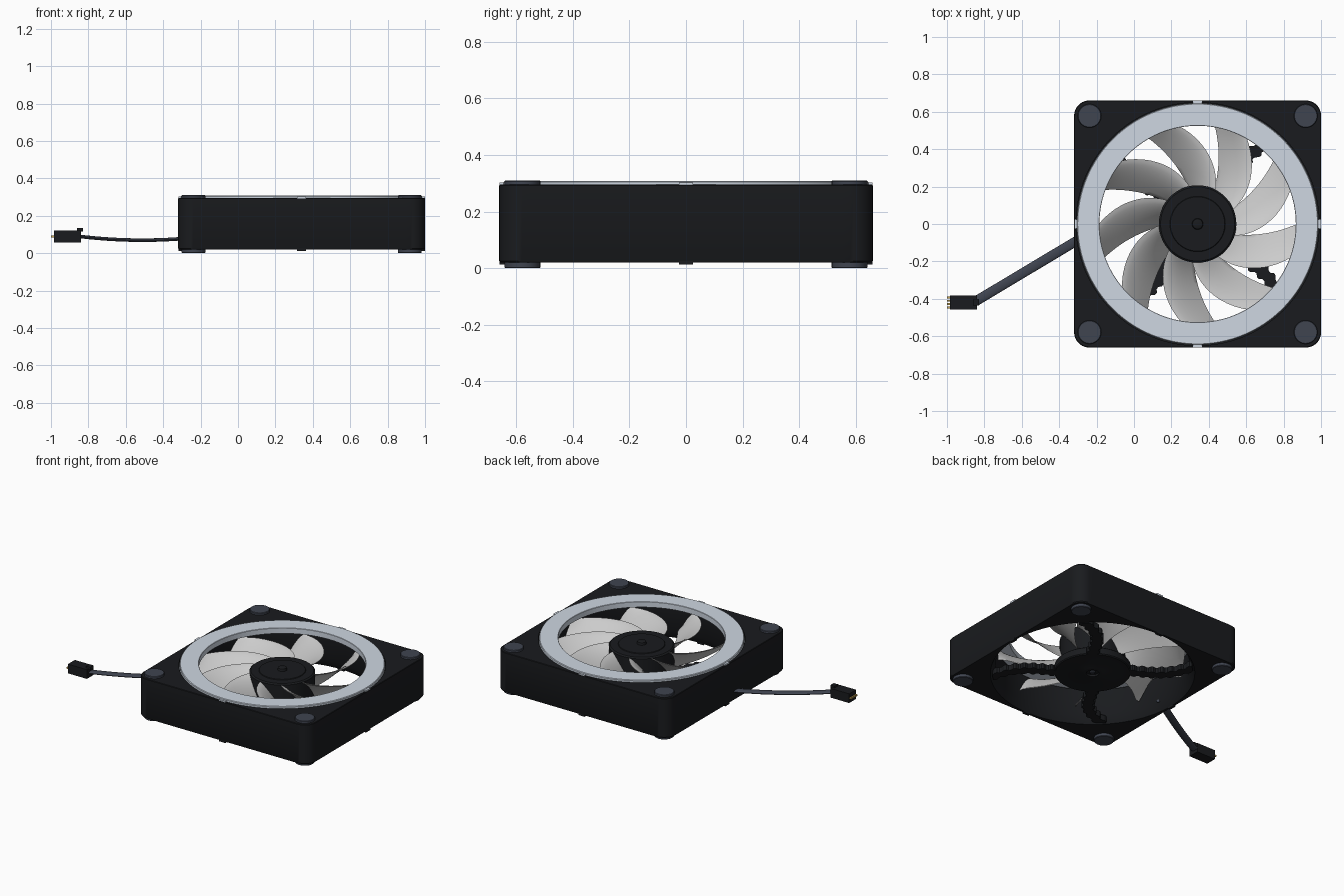
import bpy, bmesh, math
from mathutils import Vector

if "Cube" in bpy.data.objects:
    bpy.data.objects.remove(bpy.data.objects["Cube"])

CX = 0.34          # fan axis x position
TAU = 2 * math.pi


def material(name, rgb):
    m = bpy.data.materials.new(name)
    m.diffuse_color = (*rgb, 1)
    m.use_nodes = True
    m.node_tree.nodes["Principled BSDF"].inputs["Base Color"].default_value = m.diffuse_color
    return m


BLACK = material("black_plastic", (0.010, 0.011, 0.013))
RUBBER = material("slate_rubber", (0.05, 0.058, 0.08))
RING = material("pale_ring", (0.62, 0.68, 0.76))
WHITE = material("blade_white", (0.85, 0.85, 0.85))
GOLD = material("gold_pin", (0.6, 0.4, 0.1))


def finish(bm, name, mat, angle=35):
    bmesh.ops.recalc_face_normals(bm, faces=bm.faces)
    me = bpy.data.meshes.new(name)
    bm.to_mesh(me)
    bm.free()
    ob = bpy.data.objects.new(name, me)
    bpy.context.collection.objects.link(ob)
    me.materials.append(mat)
    bpy.ops.object.select_all(action='DESELECT')
    ob.select_set(True)
    bpy.context.view_layer.objects.active = ob
    bpy.ops.object.shade_smooth_by_angle(angle=math.radians(angle))
    return ob


def skin(bm, loops, closed=False, caps=False):
    """Join equal-length rings of points with quads."""
    rings = [[bm.verts.new(p) for p in lp] for lp in loops]
    n = len(rings[0])
    pairs = list(zip(rings, rings[1:])) + ([(rings[-1], rings[0])] if closed else [])
    for a, b in pairs:
        for i in range(n):
            j = (i + 1) % n
            bm.faces.new((a[i], a[j], b[j], b[i]))
    if caps:
        bm.faces.new(rings[0])
        bm.faces.new(rings[-1])


def circle(r, z, x=CX, y=0, n=96):
    return [(x + r * math.cos(TAU * i / n), y + r * math.sin(TAU * i / n), z) for i in range(n)]


def lathe(name, profile, mat, closed=False, x=CX, y=0, n=96):
    bm = bmesh.new()
    skin(bm, [circle(r, z, x, y, n) for r, z in profile], closed, not closed)
    return finish(bm, name, mat)


def box(name, x0, x1, y0, y1, z0, z1, mat):
    bm = bmesh.new()
    skin(bm, [[(x0, y0, z), (x1, y0, z), (x1, y1, z), (x0, y1, z)] for z in (z0, z1)], caps=True)
    return finish(bm, name, mat)


# square frame with rounded corners and a flared round bore
H, RC = 0.66, 0.08
outline = []
for q in range(4):
    a0 = q * math.pi / 2
    pts = [(H, H * math.tan(math.radians(d))) for d in range(-40, 41, 4)]
    pts += [(H - RC + RC * math.cos(t), H - RC + RC * math.sin(t))
            for t in [math.pi / 2 * k / 10 for k in range(11)]]
    for px, py in pts:
        outline.append((px * math.cos(a0) - py * math.sin(a0), px * math.sin(a0) + py * math.cos(a0)))


def outer(z, s=0.0):
    k = 1 - s / H
    return [(CX + p[0] * k, p[1] * k, z) for p in outline]


def bore(r, z):
    return [(CX + r * p[0] / math.hypot(*p), r * p[1] / math.hypot(*p), z) for p in outline]


bm = bmesh.new()
skin(bm, [outer(0.02, 0.004), outer(0.026), outer(0.292), outer(0.295, 0.003),
          bore(0.65, 0.295), bore(0.65, 0.265), bore(0.612, 0.255),
          bore(0.612, 0.075), bore(0.643, 0.02)], closed=True)
finish(bm, "fan_frame", BLACK)

# pale ring set into the top, with four small side tabs top and bottom
lathe("light_ring", [(0.525, 0.27), (0.525, 0.306), (0.527, 0.308), (0.641, 0.308),
                     (0.645, 0.304), (0.645, 0.27)], RING, closed=True, n=128)
for k in range(4):
    dx, dy = round(math.cos(k * math.pi / 2)), round(math.sin(k * math.pi / 2))
    for nm, z0, z1, mat in (("ring_tab", 0.285, 0.303, RING), ("bottom_tab", 0.012, 0.03, BLACK)):
        cx, cy = CX + 0.65 * dx, 0.65 * dy
        hx, hy = (0.009, 0.024) if dx else (0.024, 0.009)
        box(f"{nm}_{k}", cx - hx, cx + hx, cy - hy, cy + hy, z0, z1, mat)

# rubber corner pads, top and bottom
for i, (sx, sy) in enumerate([(1, 1), (-1, 1), (-1, -1), (1, -1)]):
    for nm, zi, zo in (("top", 0.285, 0.31), ("bottom", 0.03, 0.0)):
        e = 0.003 if zo < zi else -0.003
        lathe(f"{nm}_pad_{i}", [(0.063, zi), (0.063, zo + e), (0.06, zo)], RUBBER,
              x=CX + 0.578 * sx, y=0.578 * sy, n=40)

# rotor hub with shaft boss
lathe("rotor_hub", [(0.02, 0.284), (0.027, 0.28), (0.03, 0.264), (0.145, 0.264), (0.148, 0.26),
                    (0.198, 0.26), (0.207, 0.252), (0.207, 0.085)], BLACK)

# motor base carried by the struts
lathe("motor_base", [(0.19, 0.08), (0.235, 0.075), (0.24, 0.07), (0.24, 0.028), (0.234, 0.022),
                     (0.07, 0.022), (0.066, 0.02), (0.04, 0.02), (0.038, 0.032)], BLACK)
lathe("shaft_end", [(0.016, 0.05), (0.016, 0.024), (0.012, 0.021)], RUBBER, n=24)

# nine swept, twisted blades
NR, NC, TH = 14, 10, 0.006
for k in range(9):
    bm = bmesh.new()
    sections = []
    for i in range(NR + 1):
        u = i / NR
        r = 0.195 + 0.4 * u
        lead = 141 + 41 * u + 7 * u * u
        trail = 184 + 19 * u
        if u > 0.85:                      # rounded tip corners
            cut = 2.5 * ((u - 0.85) / 0.15) ** 2
            lead, trail = lead + cut, trail - cut
        hi, lo = 0.25 - 0.012 * u, 0.085 + 0.03 * u
        top, bot = [], []
        for j in range(NC + 1):
            t = j / NC
            a = math.radians(40 * k + lead + (trail - lead) * t)
            z = hi - (hi - lo) * t ** 1.35
            h = TH * (0.35 + 0.65 * math.sin(math.pi * t))
            p = (CX + r * math.cos(a), r * math.sin(a))
            top.append((*p, z + h))
            bot.append((*p, z - h))
        sections.append(top + bot[::-1])
    skin(bm, sections, caps=True)
    finish(bm, f"blade_{k}", WHITE, 40)

# four curved struts with serrated edges
for k in range(4):
    bm = bmesh.new()
    sections = []
    n = 28
    for i in range(n + 1):
        u = i / n
        r = 0.22 + 0.41 * u
        a = math.radians(90 * k + 45 + 9 * math.sin(math.pi * (0.15 + 0.85 * u)))
        w = 0.042 if (i // 2) % 2 else 0.028
        c = Vector((CX + r * math.cos(a), r * math.sin(a), 0))
        side = Vector((-math.sin(a), math.cos(a), 0))
        l, m = c - side * w, c + side * w
        sections.append([(l.x, l.y, 0.022), (m.x, m.y, 0.022), (m.x, m.y, 0.06), (l.x, l.y, 0.06)])
    skin(bm, sections, caps=True)
    finish(bm, f"strut_{k}", BLACK, 20)

# flat oval cable sagging between frame and plug
bm = bmesh.new()
sections = []
for i in range(25):
    u = i / 24
    c = Vector((-0.27 - 0.58 * u, -0.068 - 0.347 * u, 0.08 + 0.01 * u - 0.06 * u * (1 - u)))
    sections.append([c + Vector((-0.513, 0.858, 0)) * (0.026 * math.cos(TAU * j / 20))
                     + Vector((0, 0, 0.0095 * math.sin(TAU * j / 20))) for j in range(20)])
skin(bm, sections, caps=True)
finish(bm, "cable", RUBBER, 50)

# plug with latch and pins
box("plug_body", -0.985, -0.84, -0.457, -0.382, 0.058, 0.122, BLACK)
box("plug_latch", -0.86, -0.828, -0.437, -0.402, 0.115, 0.134, BLACK)
for k in range(4):
    y = -0.447 + 0.0183 * k
    box(f"plug_pin_{k}", -1.0, -0.97, y - 0.005, y + 0.005, 0.085, 0.095, GOLD)
